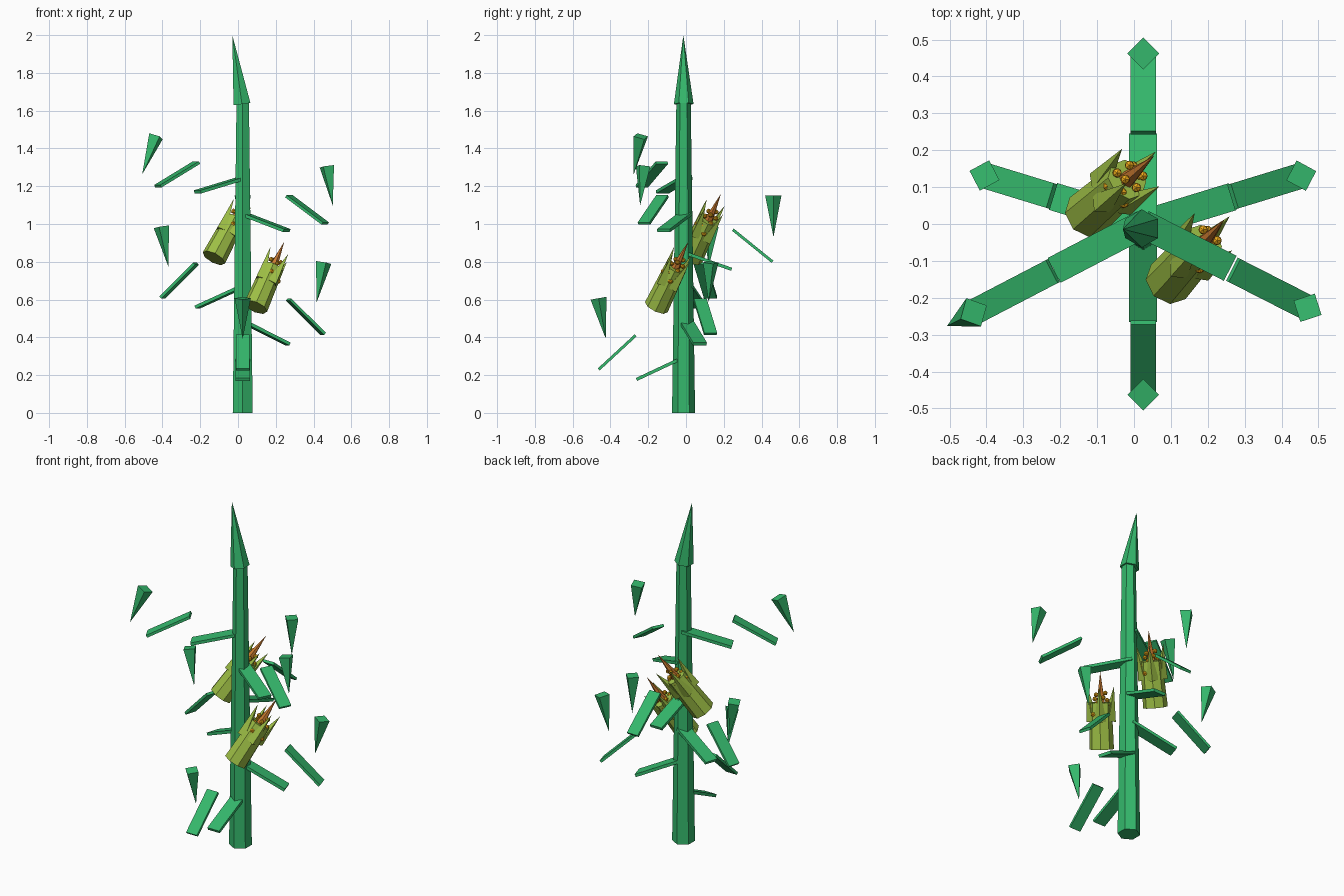
import bpy, math
from mathutils import Vector, Matrix

if "Cube" in bpy.data.objects:
    bpy.data.objects.remove(bpy.data.objects["Cube"])


def material(name, rgb):
    m = bpy.data.materials.new(name)
    m.diffuse_color = (*rgb, 1)
    m.use_nodes = True
    m.node_tree.nodes["Principled BSDF"].inputs["Base Color"].default_value = m.diffuse_color
    return m


GREEN = material("leaf_green", (0.035, 0.48, 0.15))
HUSK = material("husk_green", (0.34, 0.52, 0.06))
YELLOW = material("kernel_yellow", (0.85, 0.40, 0.01))
BROWN = material("silk_brown", (0.60, 0.20, 0.03))


def frame(d, side):
    """Rotation with z along d and x as near to side as possible."""
    z = Vector(d).normalized()
    x = (Vector(side) - z * z.dot(Vector(side))).normalized()
    return Matrix((x, z.cross(x), z)).transposed().to_4x4()


def finish(name, mat, matrix):
    o = bpy.context.object
    o.name = name
    o.data.materials.append(mat)
    o.matrix_world = matrix
    return o


def tube(name, mat, a, b, r1, r2, sides, side=(0, 1, 0)):
    """Faceted cylinder or cone from a to b, first corner facing side."""
    a, b = Vector(a), Vector(b)
    bpy.ops.mesh.primitive_cone_add(vertices=sides, radius1=r1, radius2=r2,
                                    depth=(b - a).length)
    # primitive corners start on +y, so turn them onto +x
    m = Matrix.Translation((a + b) / 2) @ frame(b - a, side)
    return finish(name, mat, m @ Matrix.Rotation(-math.pi / 2, 4, 'Z'))


def blade(name, a, b, width, thick):
    """Flat strip from a to b with its width level."""
    a, b = Vector(a), Vector(b)
    d = b - a
    bpy.ops.mesh.primitive_cube_add(size=1)
    m = Matrix.Translation((a + b) / 2) @ frame(d, d.cross(Vector((0, 0, 1))))
    return finish(name, GREEN, m @ Matrix.Diagonal((width, thick, d.length, 1)))


# stalk and pointed top
tube("stalk", GREEN, (0.025, -0.013, 0), (0.025, -0.013, 1.65), 0.061, 0.038, 6)
tube("top_spike", GREEN, (0.021, -0.012, 1.635), (-0.03, -0.014, 2.0), 0.052, 0, 6)

# leaves: angle, inner (z0, r1, z1), outer (r0, z0, r1, z1), tip (base r, z, apex r, z)
leaves = [
    (207.5, (1.243, 0.270, 1.17), (0.276, 1.325, 0.507, 1.20), (0.518, 1.464, 0.600, 1.263)),
    (-27.0, (1.055, 0.262, 0.965), (0.274, 1.147, 0.490, 1.003), (0.500, 1.305, 0.535, 1.098)),
    (163.0, (0.670, 0.252, 0.56), (0.259, 0.790, 0.446, 0.61), (0.450, 0.985, 0.412, 0.775)),
    (17.0, (0.485, 0.250, 0.365), (0.254, 0.600, 0.445, 0.418), (0.448, 0.796, 0.409, 0.585)),
    (270.0, (0.300, 0.262, 0.177), (0.267, 0.410, 0.462, 0.23), (0.463, 0.607, 0.425, 0.393)),
    (90.0, (0.845, 0.242, 0.76), (0.248, 0.970, 0.458, 0.80), (0.462, 1.150, 0.463, 0.930)),
]
for i, (ang, inn, out, tip) in enumerate(leaves, 1):
    d = Vector((math.cos(math.radians(ang)), math.sin(math.radians(ang)), 0))

    def at(r, z):
        return Vector((0.025, 0, z)) + d * r

    blade(f"leaf_{i}_inner", at(0, inn[0]), at(*inn[1:]), 0.076, 0.017)
    blade(f"leaf_{i}_outer", at(*out[:2]), at(*out[2:]), 0.070, 0.015)
    tube(f"leaf_{i}_tip", GREEN, at(*tip[:2]), at(*tip[2:]), 0.043, 0, 4, d)


def ear(name, base, silk_tip):
    """Husk body, four husk points, kernels in a spiral and a silk tuft."""
    base, silk_tip = Vector(base), Vector(silk_tip)
    up = (-1, -1, 0)
    m = Matrix.Translation(base) @ frame(silk_tip - base, up)

    def pt(t, r, z):
        return m @ Vector((r * math.cos(t), r * math.sin(t), z))

    tube(name + "_husk", HUSK, base, pt(0, 0, 0.25), 0.066, 0.058, 8, up)
    for k in range(4):
        t = k * math.pi / 2
        tube(f"{name}_husk_point_{k + 1}", HUSK, pt(t, 0.045, 0.15),
             pt(t, 0.072, 0.335), 0.034, 0, 4, pt(t, 1, 0) - base)
    for k in range(16):
        bpy.ops.mesh.primitive_ico_sphere_add(subdivisions=1, radius=0.014)
        p = pt(k * 2.4, 0.058 - 0.0022 * k, 0.18 + 0.008 * k)
        finish(f"{name}_kernel_{k + 1}", YELLOW, Matrix.Translation(p))
    tube(name + "_silk", BROWN, pt(0, 0, 0.24), silk_tip, 0.025, 0, 6, up)


ear("upper_ear", (-0.128, 0.025, 0.82), (0.055, 0.185, 1.16))
ear("lower_ear", (0.093, -0.157, 0.56), (0.245, 0.012, 0.907))
